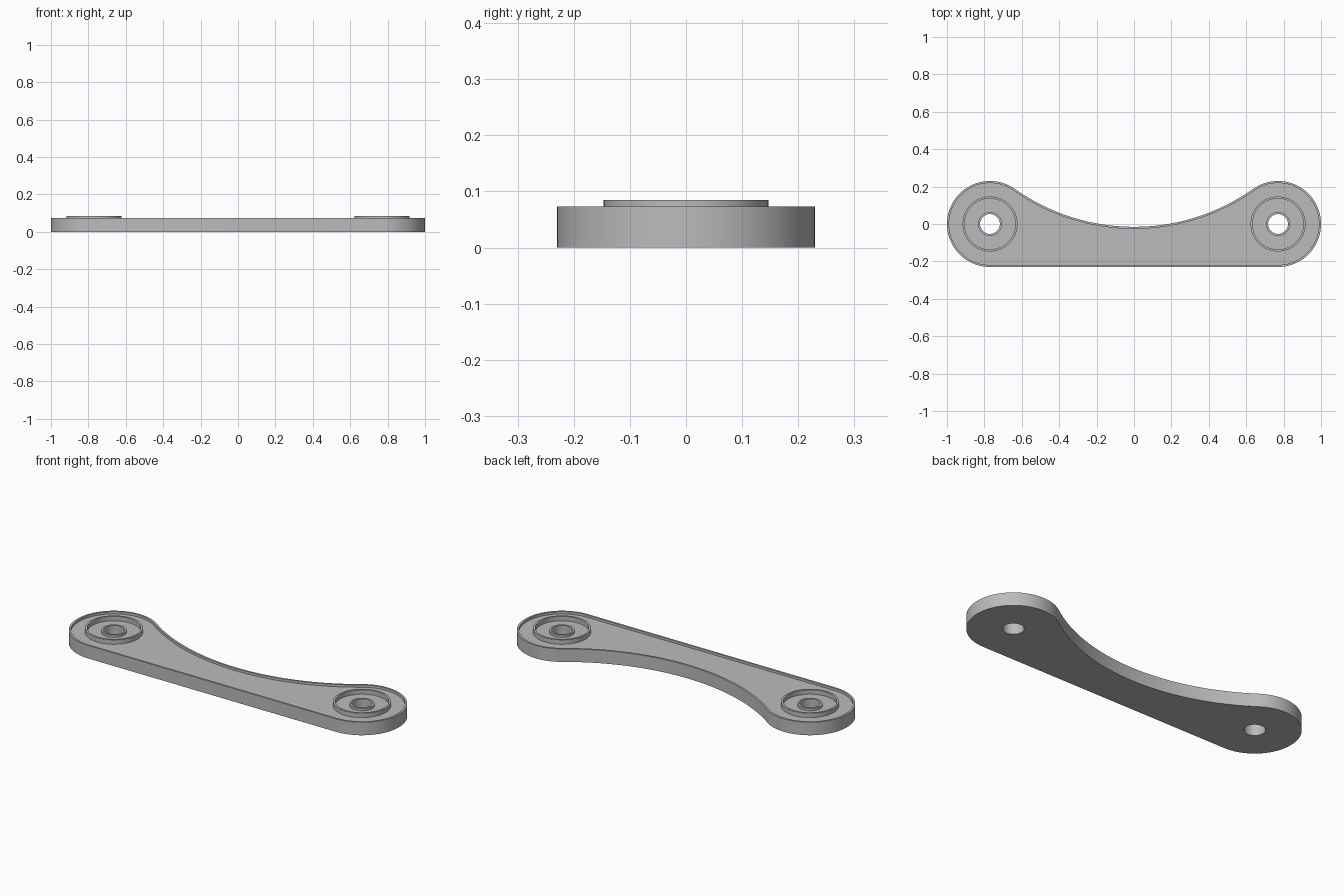
import bpy, bmesh, math

if "Cube" in bpy.data.objects:
    bpy.data.objects.remove(bpy.data.objects["Cube"])

END_X, END_R = 0.77, 0.23        # rounded ends
WAIST_Y = -0.015                 # lowest point of the concave edge
RIM = 0.011                      # wall thickness of rims
FLOOR_Z, RIM_Z, RING_Z = 0.06, 0.073, 0.085
HOLE_R, RING_R = 0.053, 0.147
SEG = 64

grey = bpy.data.materials.new("plain grey")
grey.use_nodes = True
colour = (0.5, 0.5, 0.5, 1)
grey.diffuse_color = colour
grey.node_tree.nodes["Principled BSDF"].inputs["Base Color"].default_value = colour


def finish(bm, name):
    bmesh.ops.recalc_face_normals(bm, faces=bm.faces)
    mesh = bpy.data.meshes.new(name)
    bm.to_mesh(mesh)
    bm.free()
    mesh.materials.append(grey)
    obj = bpy.data.objects.new(name, mesh)
    bpy.context.collection.objects.link(obj)
    bpy.ops.object.select_all(action='DESELECT')
    obj.select_set(True)
    bpy.context.view_layer.objects.active = obj
    bpy.ops.object.shade_smooth_by_angle(angle=math.radians(30))
    return obj


def arc(cx, cy, r, a0, a1, n):
    return [(cx + r * math.cos(a0 + (a1 - a0) * i / n),
             cy + r * math.sin(a0 + (a1 - a0) * i / n)) for i in range(n + 1)]


def outline(inset):
    """Link outline: two round ends, straight front, concave back tangent to the ends."""
    k = END_R - WAIST_Y
    cy = (END_X ** 2 - k ** 2) / (2 * k)
    big_r = cy - WAIST_Y
    tangent = math.atan2(cy, -END_X)
    right = arc(END_X, 0, END_R - inset, -math.pi / 2, tangent, 48)
    sweep = math.pi - tangent
    back = arc(0, cy, big_r + inset, -sweep, sweep - math.pi, 48)[1:-1]
    left = [(-x, y) for x, y in reversed(right)]
    return right + back + left


def add_loop(bm, points, z):
    verts = [bm.verts.new((x, y, z)) for x, y in points]
    edges = [bm.edges.new((verts[i - 1], verts[i])) for i in range(len(verts))]
    return verts, edges


def bridge(bm, a, b):
    for i in range(len(a)):
        bm.faces.new((a[i - 1], a[i], b[i], b[i - 1]))


# Link plate with raised rim and a recessed floor
bm = bmesh.new()
loops = [add_loop(bm, outline(d), z)
         for d, z in ((0, 0), (0, RIM_Z), (RIM, RIM_Z), (RIM, FLOOR_Z))]
for lower, upper in zip(loops, loops[1:]):
    bridge(bm, lower[0], upper[0])
holes = {z: [add_loop(bm, arc(s * END_X, 0, HOLE_R, 0, math.tau, SEG)[:-1], z)
             for s in (-1, 1)] for z in (0, FLOOR_Z)}
for low, high in zip(holes[0], holes[FLOOR_Z]):
    bridge(bm, low[0], high[0])
for border, z, up in ((loops[0], 0, -1), (loops[-1], FLOOR_Z, 1)):
    edges = border[1] + [e for h in holes[z] for e in h[1]]
    bmesh.ops.triangle_fill(bm, edges=edges, use_beauty=True, normal=(0, 0, up))
finish(bm, "link_plate")


# Raised circular collars standing on the floor
def collar(name, x, inner, outer, top):
    bm = bmesh.new()
    rings = [add_loop(bm, arc(x, 0, r, 0, math.tau, SEG)[:-1], z)[0]
             for r, z in ((outer, FLOOR_Z), (outer, top), (inner, top), (inner, FLOOR_Z))]
    for i in range(4):
        if i < 3:
            bridge(bm, rings[i], rings[i + 1])
    finish(bm, name)


for side, x in (("left", END_X), ("right", -END_X)):
    collar(side + "_outer_collar", x, RING_R - RIM, RING_R, RING_Z)
    collar(side + "_hole_collar", x, HOLE_R, HOLE_R + RIM, RIM_Z)
